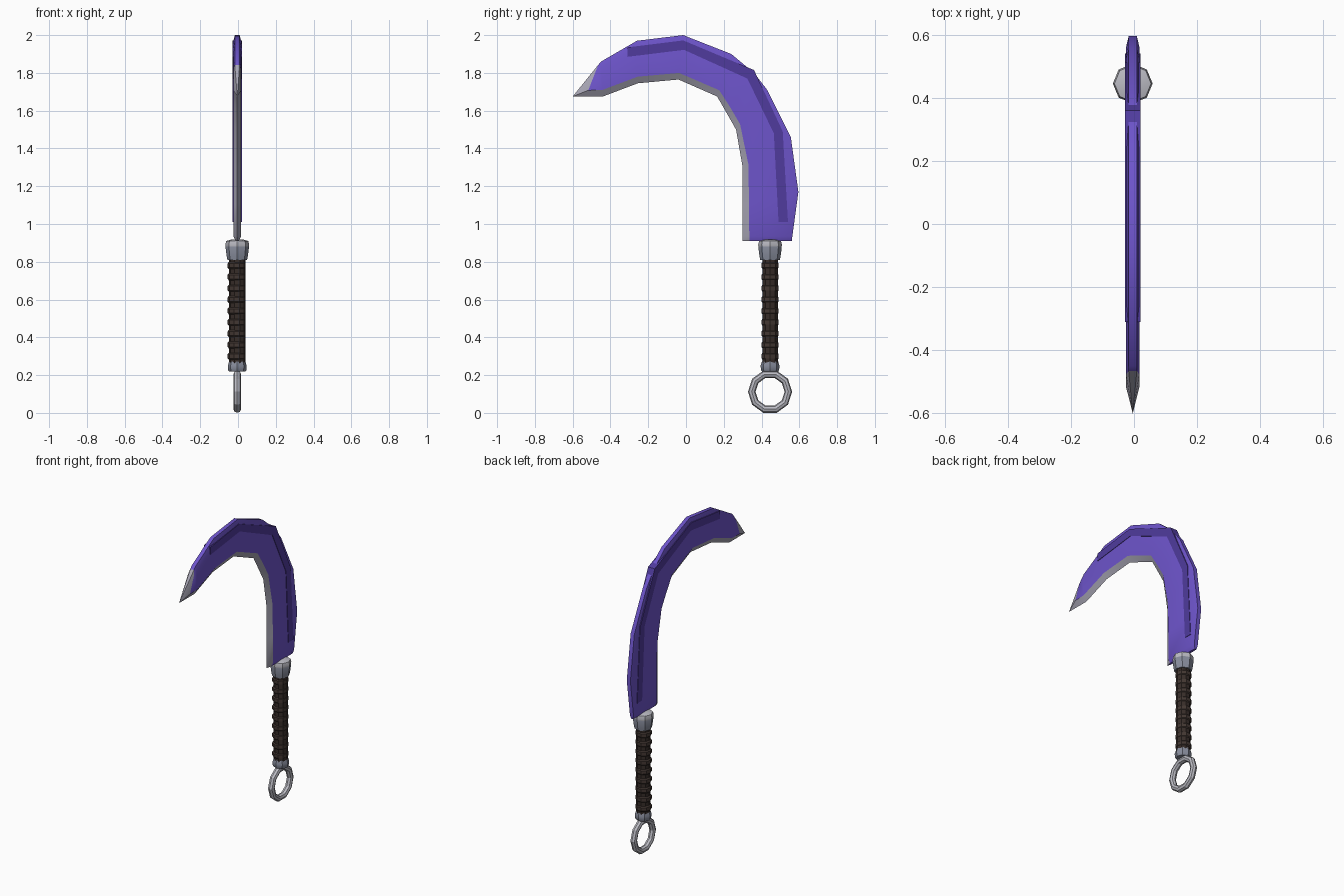
import bpy, bmesh, math
from mathutils import Vector

cube = bpy.data.objects.get("Cube")
if cube:
    bpy.data.objects.remove(cube)

CX, GRIP_Y = -0.004, 0.445      # blade plane and grip axis


def material(name, rgb, rough=0.5):
    m = bpy.data.materials.new(name)
    m.diffuse_color = (*rgb, 1)
    m.use_nodes = True
    bsdf = m.node_tree.nodes["Principled BSDF"]
    bsdf.inputs["Base Color"].default_value = (*rgb, 1)
    bsdf.inputs["Roughness"].default_value = rough
    return m


purple = material("purple blade", (0.155, 0.09, 0.60))
dark_purple = material("dark purple inlay", (0.08, 0.044, 0.34))
edge_grey = material("sharpened edge grey", (0.40, 0.39, 0.47))
steel = material("blue grey steel", (0.25, 0.27, 0.34))
pale_steel = material("pale steel", (0.50, 0.50, 0.55))
leather = material("dark brown leather", (0.038, 0.026, 0.022), 0.8)
wrap_brown = material("brown wrap", (0.055, 0.038, 0.032), 0.8)


def finish(name, bm, mats, angle=30):
    bmesh.ops.recalc_face_normals(bm, faces=bm.faces)
    me = bpy.data.meshes.new(name)
    bm.to_mesh(me)
    bm.free()
    ob = bpy.data.objects.new(name, me)
    bpy.context.collection.objects.link(ob)
    for m in mats:
        me.materials.append(m)
    bpy.ops.object.select_all(action='DESELECT')
    ob.select_set(True)
    bpy.context.view_layer.objects.active = ob
    bpy.ops.object.shade_smooth_by_angle(angle=math.radians(angle))
    return ob


def loft(bm, rings, cap=True):
    """Skin closed rings of vertices; returns rows of side faces."""
    rows = []
    for a, b in zip(rings, rings[1:]):
        n = len(a)
        rows.append([bm.faces.new((a[i], a[(i + 1) % n], b[(i + 1) % n], b[i]))
                     for i in range(n)])
    if cap:
        bm.faces.new(rings[0][::-1])
        bm.faces.new(rings[-1])
    return rows


def lathe(name, profile, mat, sides, x=CX):
    bm = bmesh.new()
    rings = [[bm.verts.new((x + r * math.cos(t), GRIP_Y + r * math.sin(t), z))
              for t in (2 * math.pi * i / sides for i in range(sides))]
             for r, z in profile]
    loft(bm, rings)
    return finish(name, bm, [mat], 35)


# Blade: stations pairing the cutting edge with the spine (y, z)
stations = [
    ((0.30, 0.91), (0.56, 0.91)),
    ((0.30, 0.935), (0.563, 0.935)),
    ((0.30, 1.10), (0.595, 1.17)),
    ((0.30, 1.30), (0.555, 1.46)),
    ((0.265, 1.50), (0.43, 1.71)),
    ((0.215, 1.588), (0.36, 1.80)),
    ((0.165, 1.675), (0.24, 1.90)),
    ((-0.04, 1.765), (-0.015, 2.0)),
    ((-0.255, 1.745), (-0.26, 1.97)),
    ((-0.44, 1.675), (-0.45, 1.86)),
    ((-0.53, 1.675), (-0.465, 1.842)),
]
bm = bmesh.new()
rings = []
for k, (inner, outer) in enumerate(stations):
    a, b = Vector(inner), Vector(outer)
    d = (b - a).normalized()
    flat = 0.008 if k == 0 else 0.021
    rim = 0.006 if k == 0 else 0.013
    section = [(0, a), (flat, a + d * 0.035), (flat, b - d * 0.035), (rim, b),
               (-rim, b), (-flat, b - d * 0.035), (-flat, a + d * 0.035)]
    rings.append([bm.verts.new((CX + x, p.x, p.y)) for x, p in section])
rows = loft(bm, rings, cap=False)
bm.faces.new(rings[0][::-1])
for row in rows:                     # ground bevel on both sides of the edge
    row[0].material_index = row[-1].material_index = 1
tip = bm.verts.new((CX, -0.6, 1.675))
last = rings[-1]
for i in range(len(last)):           # pointed tip
    bm.faces.new((last[i], last[(i + 1) % len(last)], tip)).material_index = 1
finish("blade", bm, [purple, edge_grey])

# Inlay: a bar running through the blade, slightly proud on each side
bar = [((0.49, 1.01), (0.54, 1.01)), ((0.465, 1.48), (0.512, 1.49)),
       ((0.325, 1.77), (0.36, 1.815)), ((-0.01, 1.922), (-0.015, 1.972)),
       ((-0.31, 1.885), (-0.31, 1.935))]
bm = bmesh.new()
loft(bm, [[bm.verts.new((CX + x, p[0], p[1]))
           for x, p in ((-0.024, a), (0.024, a), (0.024, b), (-0.024, b))]
          for a, b in bar])
finish("blade_inlay", bm, [dark_purple])

# Grip with wrapped bands
lathe("grip", [(0.043, 0.25), (0.043, 0.83)], leather, 10)
for i in range(9):
    z = 0.30 + i * 0.06
    lathe(f"grip_wrap_{i + 1}",
          [(0.042, z - 0.018), (0.048, z - 0.011), (0.048, z + 0.011), (0.042, z + 0.018)],
          wrap_brown, 10, CX - 0.003)

# Collars at both ends of the grip
lathe("upper_collar", [(0.052, 0.81), (0.056, 0.83), (0.062, 0.875), (0.060, 0.885)], steel, 8)
lathe("upper_collar_rim", [(0.061, 0.88), (0.063, 0.89), (0.058, 0.91), (0.03, 0.918)],
      pale_steel, 8)
lathe("lower_collar", [(0.042, 0.218), (0.048, 0.226), (0.05, 0.25), (0.043, 0.272)], steel, 8)

# Pommel ring
bpy.ops.mesh.primitive_torus_add(
    major_segments=10, minor_segments=8, major_radius=0.097, minor_radius=0.02,
    location=(CX, GRIP_Y, 0.112), rotation=(math.pi / 2, 0, math.pi / 2))
ring = bpy.context.object
ring.name = "pommel_ring"
ring.data.materials.append(pale_steel)
bpy.ops.object.shade_smooth_by_angle(angle=math.radians(30))
